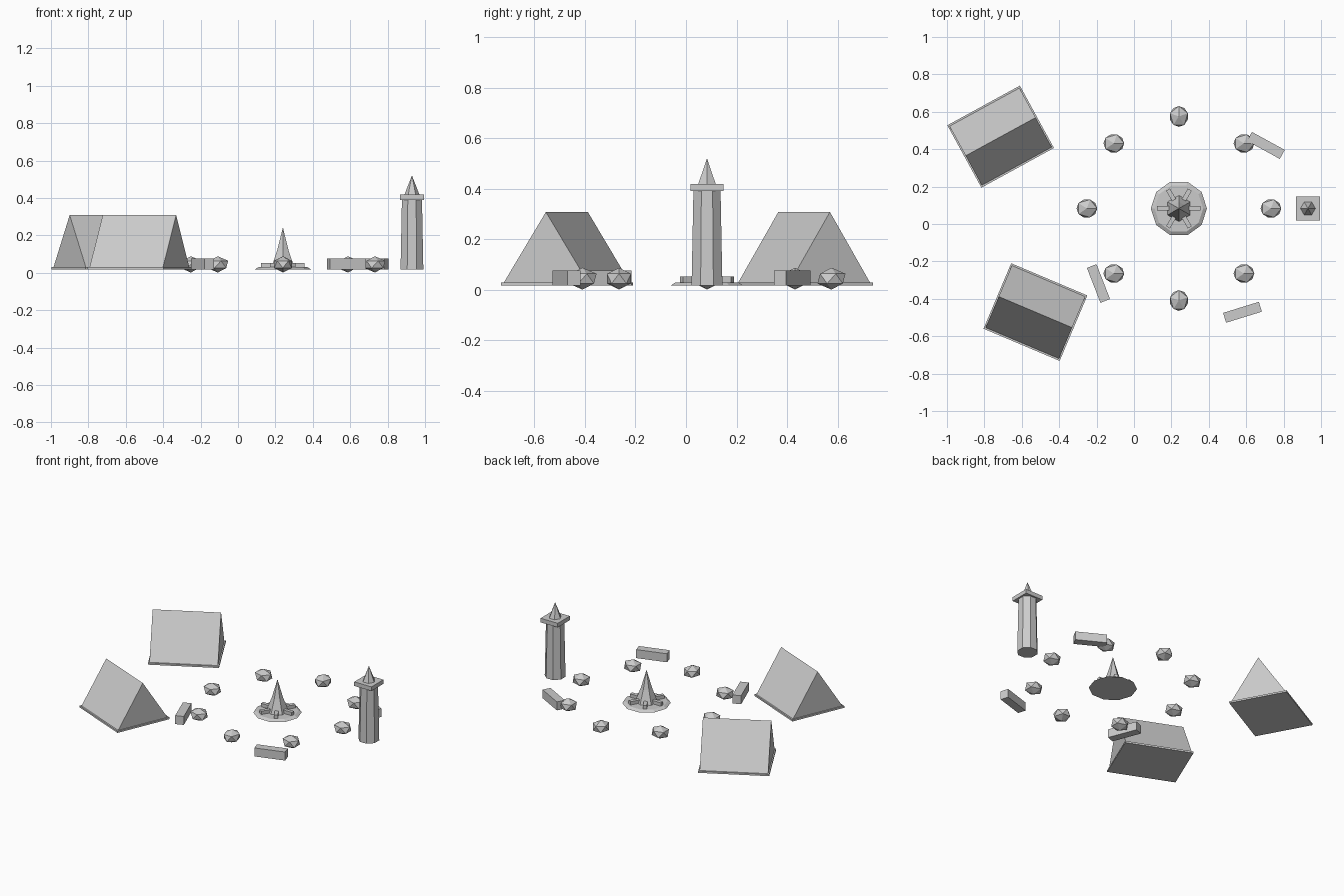
import bpy, bmesh, math
from mathutils import Matrix, Vector

if "Cube" in bpy.data.objects:
    bpy.data.objects.remove(bpy.data.objects["Cube"])

grey = bpy.data.materials.new("plain grey")
grey.diffuse_color = (0.6, 0.6, 0.6, 1)
grey.use_nodes = True
grey.node_tree.nodes["Principled BSDF"].inputs["Base Color"].default_value = grey.diffuse_color
G = 0.018  # ground level; rocks sink slightly below it


def finish(name, bm, loc, rot=0.0):
    bmesh.ops.recalc_face_normals(bm, faces=bm.faces)
    me = bpy.data.meshes.new(name)
    bm.to_mesh(me)
    bm.free()
    me.materials.append(grey)
    ob = bpy.data.objects.new(name, me)
    ob.location = loc
    ob.rotation_euler.z = rot
    bpy.context.collection.objects.link(ob)
    return ob


def box(name, loc, size, rot=0.0):
    """Box standing on loc."""
    bm = bmesh.new()
    bmesh.ops.create_cube(bm, size=1)
    bmesh.ops.scale(bm, vec=size, verts=bm.verts)
    bmesh.ops.translate(bm, vec=(0, 0, size[2] / 2), verts=bm.verts)
    return finish(name, bm, loc, rot)


def lathe(name, loc, profile, sides, turn=0.0):
    """Closed stack of polygons from (radius, height) pairs; radius 0 is a tip."""
    bm = bmesh.new()
    rings = []
    for r, z in profile:
        n = sides if r > 0 else 1
        rings.append([bm.verts.new((r * math.cos(turn + math.tau * i / sides),
                                    r * math.sin(turn + math.tau * i / sides), z))
                      for i in range(n)])
    bm.faces.new(rings[0][::-1])
    for a, b in zip(rings, rings[1:]):
        for i in range(sides):
            j = (i + 1) % sides
            bm.faces.new((a[i], a[j], b[0]) if len(b) == 1 else (a[i], a[j], b[j], b[i]))
    if len(rings[-1]) > 1:
        bm.faces.new(rings[-1])
    return finish(name, bm, loc)


def tent(name, x, y, rot):
    box(name + "_floor", (x, y, G), (0.442, 0.38, 0.012), rot)
    # triangular canvas prism, ridge along local x
    bm = bmesh.new()
    ends = [[bm.verts.new(p) for p in ((sx, -0.18, 0), (sx, 0.18, 0), (sx, 0, 0.278))]
            for sx in (-0.213, 0.213)]
    for e in ends:
        bm.faces.new(e)
    for i in range(3):
        j = (i + 1) % 3
        bm.faces.new((ends[0][i], ends[0][j], ends[1][j], ends[1][i]))
    finish(name + "_canvas", bm, (x, y, G + 0.012), rot)


# Tents
tent("back_tent", -0.713, 0.467, 0.5)
tent("front_tent", -0.527, -0.471, -0.4)

# Fire pit: bevelled disc, crossed logs, flame
CX, CY = 0.24, 0.083
lathe("fire_pit_base", (CX, CY, G), [(0.15, 0), (0.13, 0.012)], 10)
for i in range(3):
    box(f"fire_log_{i + 1}", (CX, CY, G + 0.01), (0.232, 0.024, 0.025), i * math.pi / 3)
lathe("flame", (CX, CY, G + 0.012), [(0.07, 0), (0.035, 0.09), (0, 0.213)], 6, math.radians(30))

# Ring of rocks around the fire
for i in range(8):
    a = i * math.pi / 4
    bm = bmesh.new()
    bmesh.ops.create_icosphere(bm, subdivisions=1, radius=0.062)
    bmesh.ops.scale(bm, vec=(1, 0.9, 0.7), verts=bm.verts)
    finish(f"rock_{i + 1}", bm, (CX + 0.492 * math.cos(a), CY + 0.492 * math.sin(a), 0.0445),
           math.pi / 2 if i in (2, 6) else 0)

# Log benches
for i, (x, y, rot) in enumerate([(0.705, 0.42, -0.5), (0.58, -0.472, 0.3), (-0.19, -0.318, -1.2)]):
    box(f"bench_{i + 1}", (x, y, G), (0.2, 0.055, 0.058), rot)

# Watchtower: tapered shaft, square platform, pointed roof
TX, TY = 0.93, 0.083
lathe("tower_shaft", (TX, TY, G), [(0.066, 0), (0.058, 0.375)], 8, math.pi / 8)
box("tower_platform", (TX, TY, 0.39), (0.13, 0.13, 0.028))
lathe("tower_roof", (TX, TY, 0.418), [(0.04, 0), (0, 0.102)], 6)
